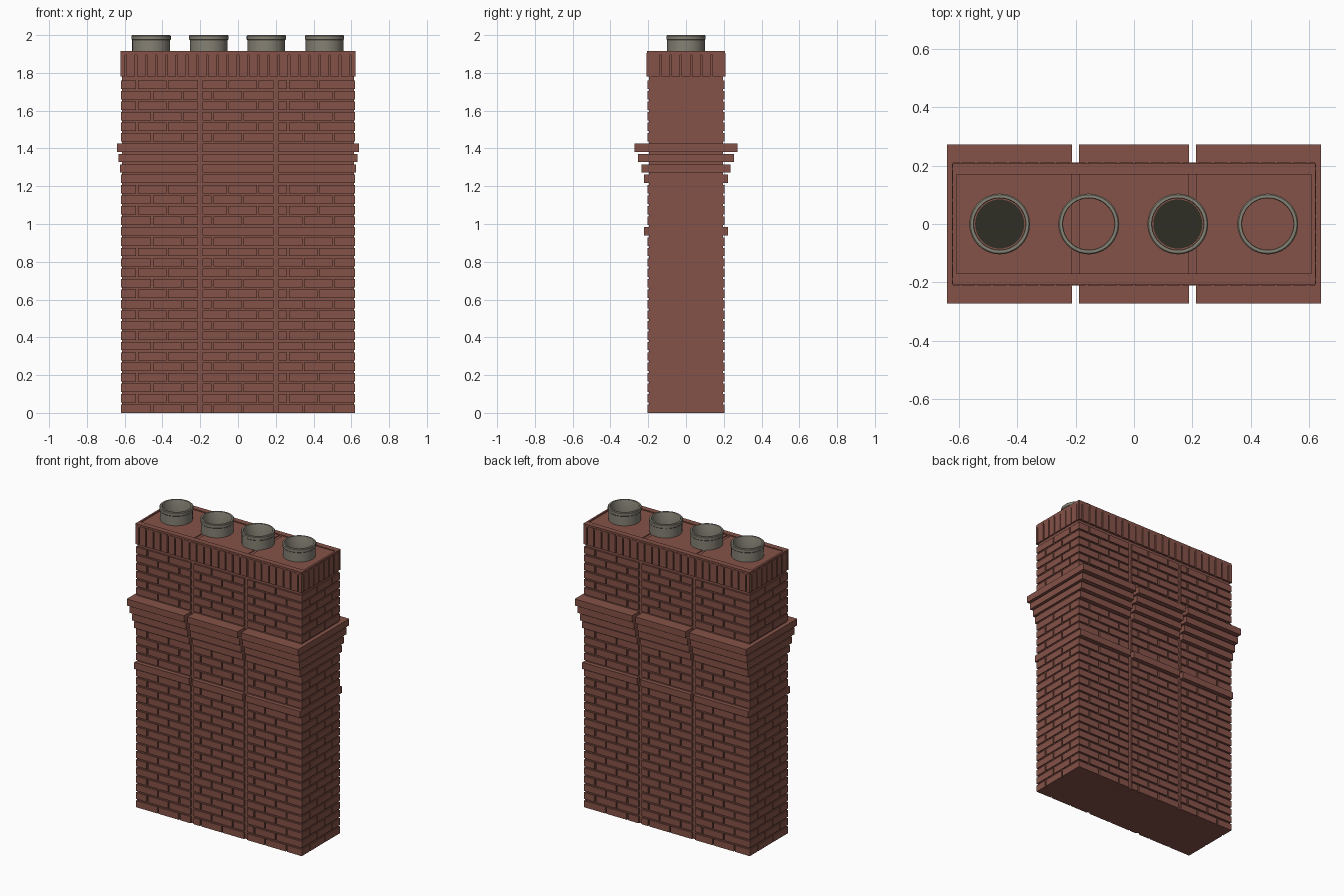
import bpy, bmesh, math
from mathutils import Matrix, Vector

if "Cube" in bpy.data.objects:
    bpy.data.objects.remove(bpy.data.objects["Cube"], do_unlink=True)


def material(name, colour, rough=0.9):
    m = bpy.data.materials.new(name)
    m.use_nodes = True
    m.diffuse_color = (*colour, 1)
    node = m.node_tree.nodes["Principled BSDF"]
    node.inputs["Base Color"].default_value = (*colour, 1)
    node.inputs["Roughness"].default_value = rough
    return m


brick = material("red brick", (0.235, 0.085, 0.065))
clay = material("grey clay", (0.235, 0.22, 0.175))
soot = material("soot", (0.028, 0.028, 0.018))


def finish(name, bm, mat):
    me = bpy.data.meshes.new(name)
    bm.to_mesh(me)
    bm.free()
    me.materials.append(mat)
    ob = bpy.data.objects.new(name, me)
    bpy.context.collection.objects.link(ob)
    return ob


def boxes(name, spans, mat=brick):
    """One object from boxes given as (x0, x1, y0, y1, z0, z1)."""
    bm = bmesh.new()
    for x0, x1, y0, y1, z0, z1 in spans:
        mid = Vector((x0 + x1, y0 + y1, z0 + z1)) / 2
        size = Matrix.Diagonal((x1 - x0, y1 - y0, z1 - z0, 1))
        bmesh.ops.create_cube(bm, size=1, matrix=Matrix.Translation(mid) @ size)
    return finish(name, bm, mat)


def split(lo, hi, start, pitch, joint):
    """Cut the span lo..hi at regular joints."""
    k = math.ceil((lo + joint - start) / pitch)
    at = lo
    while start + k * pitch < hi - joint:
        cut = start + k * pitch
        yield at, cut - joint / 2
        at = cut + joint / 2
        k += 1
    yield at, hi


HX, HY = 0.62, 0.205          # brick faces
CX, CY = 0.613, 0.195         # mortar faces
COURSE, JOINT, LENGTH = 0.0553, 0.011, 0.16
BAYS = [(-HX, -0.212), (-0.188, 0.188), (0.212, HX)]
MOULDED = {17: (0.62, 0.222), 22: (0.62, 0.222), 23: (0.625, 0.236),
           24: (0.632, 0.254), 25: (0.64, 0.273)}

# Mortar core
boxes("mortar_core", [(-CX, CX, -CY, CY, 0, 1.905)])

# Running bond courses and projecting moulded courses
front, back, ends, moulding = [], [], [], []
for row in range(32):
    z0 = row * COURSE
    z1 = z0 + COURSE - JOINT
    shift = LENGTH / 2 * (row % 2)
    if row in MOULDED:
        mx, my = MOULDED[row]
        for a, b in BAYS:
            a = -mx if a == -HX else a
            b = mx if b == HX else b
            moulding.append((a, b, -my, my, z0, z1))
        continue
    for lo, hi in BAYS:
        for a, b in split(lo, hi, -0.455 - shift, LENGTH, 0.009):
            front.append((a, b, -HY, -0.17, z0, z1))
            back.append((-b, -a, 0.17, HY, z0, z1))
    for a, b in split(-HY, HY, -0.12 - shift, LENGTH, 0.009):
        ends.append((0.58, HX, a, b, z0, z1))
        ends.append((-HX, -0.58, -b, -a, z0, z1))
boxes("front_bricks", front)
boxes("back_bricks", back)
boxes("end_bricks", ends)
boxes("moulded_courses", moulding)

# Upright bricks round the top, with a thin flat edging above them
upright = []
for a, b in split(-HX, HX, 0, 0.054, 0.008):
    upright += [(a, b, -0.21, -0.17, 1.78, 1.905), (-b, -a, 0.17, 0.21, 1.78, 1.905)]
for a, b in split(-HY, HY, 0.027, 0.054, 0.008):
    upright += [(0.6, 0.623, a, b, 1.78, 1.905), (-0.623, -0.6, -b, -a, 1.78, 1.905)]
boxes("upright_bricks", upright)
edge = []
for s in (-1, 1):
    y0, y1 = sorted((s * 0.17, s * 0.207))
    x0, x1 = sorted((s * 0.608, s * 0.621))
    edge += [(-0.608, 0.608, y0, y1, 1.895, 1.917), (x0, x1, -0.207, 0.207, 1.895, 1.917)]
boxes("top_edging", edge)
boxes("top_slabs", [(a, b, -0.17, 0.17, 1.89, 1.911)
                    for a, b in ((-0.607, -0.212), (-0.188, 0.188), (0.212, 0.607))])

# Chimney pots: a turned profile, round wall with a slight lip
PROFILE = [(0.088, 1.89), (0.1, 1.89), (0.1, 1.974), (0.104, 1.978),
           (0.104, 1.996), (0.1, 2.0), (0.09, 2.0), (0.088, 1.996)]


def pot(name, x):
    bm = bmesh.new()
    vs = [bm.verts.new((r, 0, z)) for r, z in PROFILE]
    es = [bm.edges.new((vs[i], vs[(i + 1) % len(vs)])) for i in range(len(vs))]
    bmesh.ops.spin(bm, geom=vs + es, cent=(0, 0, 0), axis=(0, 0, 1),
                   angle=math.tau, steps=40, use_merge=True)
    bmesh.ops.remove_doubles(bm, verts=bm.verts, dist=0.0001)
    bmesh.ops.recalc_face_normals(bm, faces=bm.faces)
    ob = finish(name, bm, clay)
    ob.location.x = x
    bpy.ops.object.select_all(action="DESELECT")
    ob.select_set(True)
    bpy.context.view_layer.objects.active = ob
    bpy.ops.object.shade_smooth_by_angle(angle=math.radians(35))


for i, x in enumerate((-0.46, -0.155, 0.15, 0.458)):
    pot(f"chimney_pot_{i + 1}", x)
    # Every other pot has an open, sooty flue
    if i % 2 == 0:
        bm = bmesh.new()
        bmesh.ops.create_cone(bm, cap_ends=True, segments=40, radius1=0.084, radius2=0.084,
                              depth=0.006, matrix=Matrix.Translation((x, 0, 1.913)))
        finish(f"flue_opening_{i + 1}", bm, soot)
